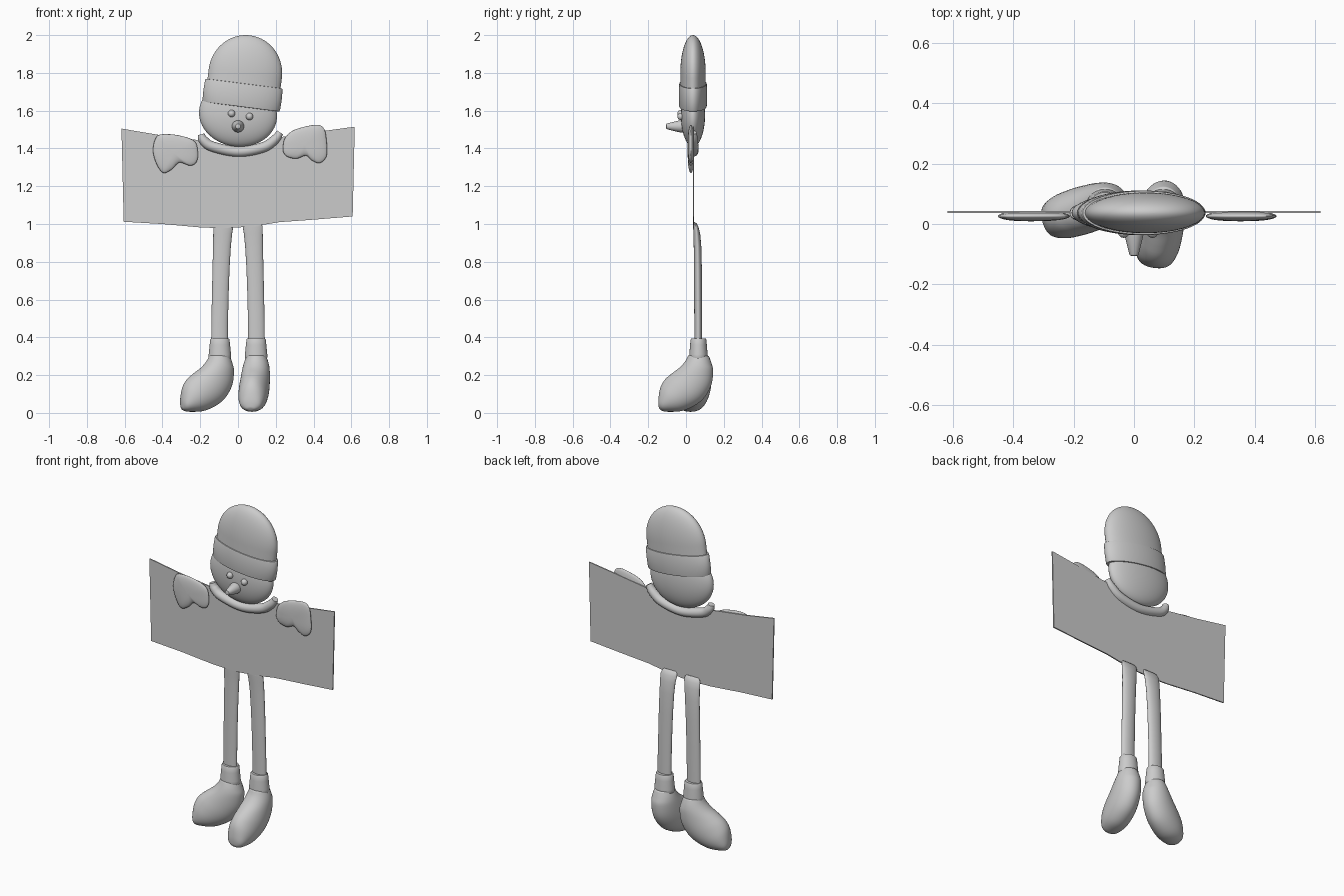
import bpy, bmesh, math
from mathutils import Vector, Matrix

if "Cube" in bpy.data.objects:
    bpy.data.objects.remove(bpy.data.objects["Cube"])

grey = bpy.data.materials.new("light grey")
grey.diffuse_color = (0.6, 0.6, 0.6, 1)
grey.use_nodes = True
grey.node_tree.nodes["Principled BSDF"].inputs["Base Color"].default_value = grey.diffuse_color
TAU = 2 * math.pi


def loft(name, rings, matrix=Matrix(), angle=40):
    """Skin a list of equal-length rings and cap both ends."""
    bm = bmesh.new()
    loops = [[bm.verts.new(matrix @ Vector(p)) for p in ring] for ring in rings]
    n = len(loops[0])
    for a, b in zip(loops, loops[1:]):
        for i in range(n):
            j = (i + 1) % n
            bm.faces.new((a[i], a[j], b[j], b[i]))
    bm.faces.new(loops[0])
    bm.faces.new(loops[-1][::-1])
    bmesh.ops.recalc_face_normals(bm, faces=bm.faces)
    me = bpy.data.meshes.new(name)
    bm.to_mesh(me)
    bm.free()
    ob = bpy.data.objects.new(name, me)
    bpy.context.collection.objects.link(ob)
    me.materials.append(grey)
    bpy.ops.object.select_all(action='DESELECT')
    ob.select_set(True)
    bpy.context.view_layer.objects.active = ob
    bpy.ops.object.shade_smooth_by_angle(angle=math.radians(angle))
    return ob


def spline(pts, steps, closed=False):
    """Catmull-Rom interpolation of tuples of any size."""
    n, out = len(pts), []
    get = (lambda i: pts[i % n]) if closed else (lambda i: pts[min(max(i, 0), n - 1)])
    for i in range(n if closed else n - 1):
        for s in range(steps):
            t = s / steps
            out.append(tuple(0.5 * (2*b + (c-a)*t + (2*a-5*b+4*c-d)*t*t + (3*b-a-3*c+d)*t**3)
                             for a, b, c, d in zip(get(i-1), get(i), get(i+1), get(i+2))))
    if not closed:
        out.append(tuple(pts[-1]))
    return out


def ellipse(c, u, v, n=40):
    return [c + u * math.cos(TAU * i / n) + v * math.sin(TAU * i / n) for i in range(n)]


def turned(name, profile, depth, centre, tilt=0.0, n=56, axis=None):
    """Flattened lathe: profile of (radius, height), depth = y/x ratio."""
    m = Matrix.Translation(centre) @ (axis or Matrix.Rotation(math.radians(tilt), 4, 'Y'))
    rings = [ellipse(Vector((0, 0, h)), Vector((r, 0, 0)), Vector((0, r * depth, 0)), n)
             for r, h in profile]
    return loft(name, rings, m)


def arc(rx, rz, h0, start, n=20):
    """Quarter or half ellipse profile, ending at the top pole."""
    return [(max(rx * math.cos(a), 0.001), h0 + rz * math.sin(a))
            for a in (start + (math.pi / 2 - start) * i / n for i in range(n + 1))]


TILT = 7.3
# hat and head, leaning to one side
hat_at = (0.024, 0.037, 1.682)
turned("hat_crown", [(0.195, -0.03)] + arc(0.195, 0.204, 0.115, 0), 0.345, hat_at, TILT)
turned("hat_band", [(0.17, -0.056), (0.19, -0.062), (0.203, -0.061), (0.207, -0.055), (0.209, 0),
                    (0.207, 0.055), (0.203, 0.061), (0.19, 0.062), (0.17, 0.056)],
       0.355, hat_at, TILT)
turned("head", arc(0.207, 0.17, 0, -math.pi / 2, 36), 0.31, (0.0, 0.037, 1.58), TILT)

# eyes and nose
for name, x, z in (("left_eye", -0.034, 1.585), ("right_eye", 0.061, 1.569)):
    turned(name, arc(0.019, 0.019, 0, -math.pi / 2, 12), 1, (x, -0.027, z), n=20)
turned("nose", [(0.032, -0.02), (0.032, 0.0), (0.030, 0.012), (0.016, 0.068), (0.013, 0.074),
                (0.006, 0.076)], 1, (0, -0.03, 1.517), n=28,
       axis=Matrix.Rotation(math.pi / 2, 4, 'X'))

# collar: flattened tube hanging below the head
path = spline([(-0.195, 1.475, 0.018), (-0.183, 1.444, 0.025), (-0.135, 1.41, 0.027),
               (0.0, 1.383, 0.027), (0.13, 1.405, 0.027), (0.195, 1.447, 0.025),
               (0.222, 1.485, 0.018)], 8)
rings = []
for i, (x, z, r) in enumerate(path):
    a, b = path[max(i - 1, 0)], path[min(i + 1, len(path) - 1)]
    t = Vector((b[0] - a[0], 0, b[1] - a[1])).normalized()
    rings.append(ellipse(Vector((x, 0.037, z)), Vector((-t.z, 0, t.x)) * r,
                         Vector((0, r * 1.05, 0)), 24))
loft("collar", rings)

# banner: thin sheet, each column is x top, z top, x bottom, z bottom
columns = [(-0.617, 1.505, -0.605, 1.012), (-0.42, 1.472, -0.40, 1.0),
           (-0.217, 1.445, -0.20, 0.982), (-0.135, 1.408, -0.12, 0.979),
           (0.0, 1.384, 0.0, 0.981), (0.135, 1.405, 0.14, 0.997),
           (0.225, 1.46, 0.22, 1.01), (0.42, 1.488, 0.40, 1.023), (0.618, 1.515, 0.607, 1.04)]
Y0, Y1 = 0.036, 0.043
loft("banner", [[(a, Y0, b), (c, Y0, d), (c, Y1, d), (a, Y1, b)] for a, b, c, d in columns])

# mittens: puffed outlines in front of the banner
left = [(-0.450, 1.394), (-0.439, 1.447), (-0.410, 1.474), (-0.317, 1.470), (-0.230, 1.438),
        (-0.212, 1.370), (-0.222, 1.325), (-0.254, 1.309), (-0.310, 1.325), (-0.349, 1.290),
        (-0.389, 1.270), (-0.416, 1.290), (-0.441, 1.342)]
right = [(0.238, 1.405), (0.249, 1.455), (0.300, 1.499), (0.410, 1.525), (0.455, 1.505),
         (0.469, 1.440), (0.469, 1.360), (0.434, 1.323), (0.392, 1.336), (0.360, 1.362),
         (0.310, 1.346), (0.262, 1.356), (0.241, 1.378)]
for name, pts in (("left_mitten", left), ("right_mitten", right)):
    edge = spline(pts, 5, True)
    cx = sum(p[0] for p in edge) / len(edge)
    cz = sum(p[1] for p in edge) / len(edge) + 0.01
    rings = []
    for k in range(17):
        a = math.pi * (k / 16 - 0.5)
        s = max(math.cos(a), 0.0) ** 0.8 + 0.002
        rings.append([(cx + (x - cx) * s / 1.002, 0.026 + 0.017 * math.sin(a),
                       cz + (z - cz) * s / 1.002) for x, z in edge])
    loft(name, rings, angle=60)

# legs, cuffs and boots
leg = [(0.075, 0.044, 1.010, 0.040, 0.003), (0.076, 0.047, 1.003, 0.048, 0.009),
       (0.078, 0.052, 0.985, 0.053, 0.014), (0.081, 0.057, 0.950, 0.050, 0.018),
       (0.085, 0.061, 0.880, 0.047, 0.020), (0.090, 0.063, 0.760, 0.045, 0.021),
       (0.094, 0.064, 0.620, 0.044, 0.021), (0.097, 0.065, 0.480, 0.044, 0.021),
       (0.098, 0.065, 0.350, 0.044, 0.021)]
cuff = [(0.03, 0.393), (0.047, 0.394), (0.051, 0.388), (0.054, 0.36), (0.059, 0.31),
        (0.060, 0.295), (0.057, 0.287), (0.04, 0.285)]
# boot sections: front point (forward, z), back point (forward, z), half width
boot = [(0.055, 0.305, -0.055, 0.300, 0.052), (0.070, 0.275, -0.068, 0.262, 0.064),
        (0.100, 0.241, -0.077, 0.220, 0.072), (0.143, 0.209, -0.064, 0.138, 0.077),
        (0.180, 0.177, -0.011, 0.061, 0.079), (0.204, 0.135, 0.079, 0.013, 0.074),
        (0.214, 0.075, 0.165, 0.006, 0.055), (0.213, 0.035, 0.197, 0.012, 0.026),
        (0.209, 0.024, 0.207, 0.021, 0.003)]
for side, s, heading in (("left", -1, (-0.956, -0.29)), ("right", 1, (-0.15, -0.99))):
    loft(side + "_leg", [ellipse(Vector((s * x, y, z)), Vector((rx, 0, 0)), Vector((0, ry, 0)))
                         for x, y, z, rx, ry in leg], angle=60)
    turned(side + "_cuff", cuff, 0.82, (s * 0.096, 0.066, 0))
    d = Vector((*heading, 0)).normalized()
    across = Vector((-d.y, d.x, 0))
    ankle = Vector((s * 0.097, 0.067, 0))
    rings = []
    for uf, zf, ub, zb, w in spline(boot, 4):
        front = ankle + d * uf + Vector((0, 0, zf))
        back = ankle + d * ub + Vector((0, 0, zb))
        rings.append(ellipse((front + back) / 2, (front - back) / 2, across * w))
    loft(side + "_boot", rings, angle=70)
